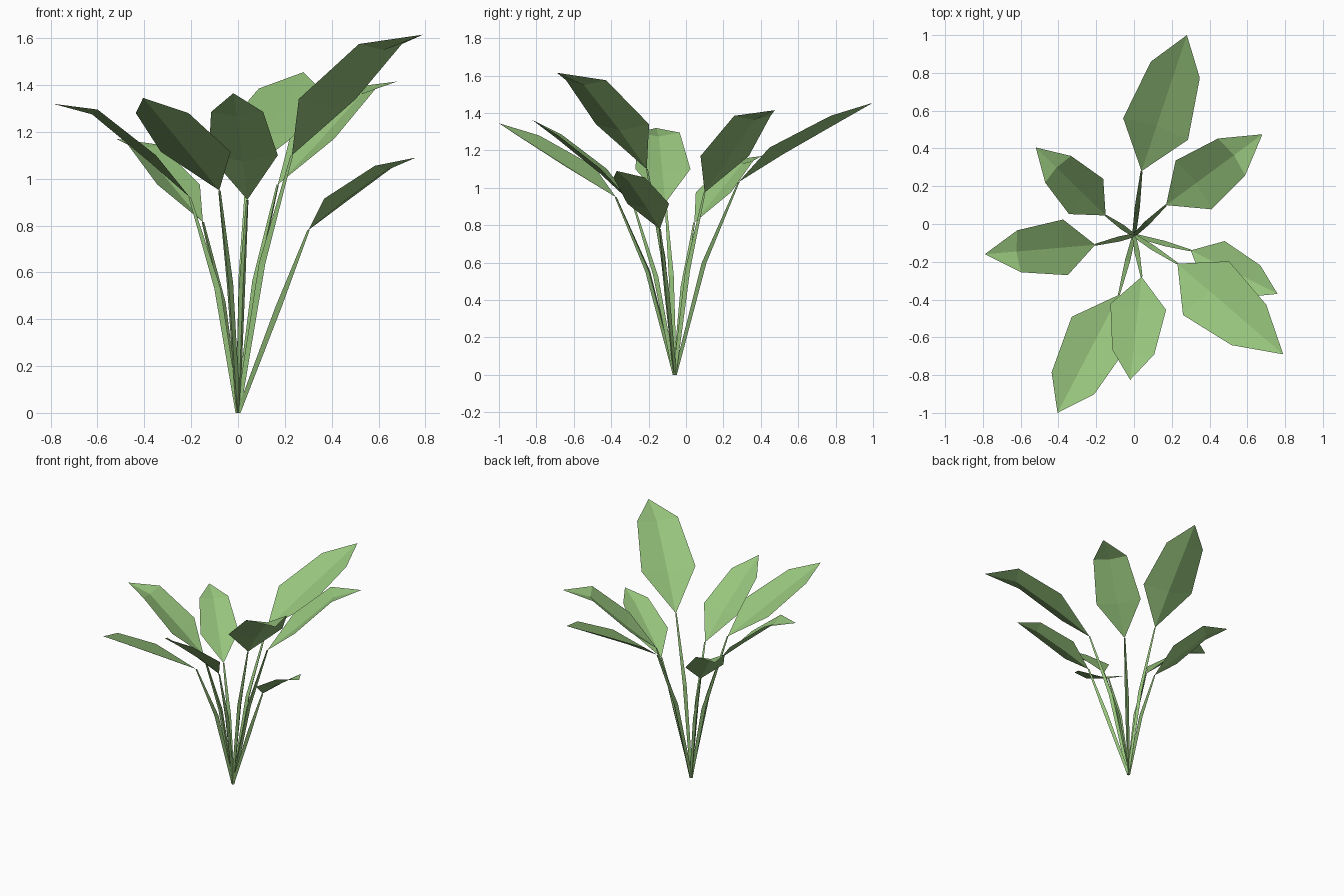
import bpy, bmesh, math
from mathutils import Vector as V

if "Cube" in bpy.data.objects:
    bpy.data.objects.remove(bpy.data.objects["Cube"])

green = bpy.data.materials.new("leaf green")
green.diffuse_color = (0.31, 0.56, 0.205, 1)
green.use_nodes = True
green.node_tree.nodes["Principled BSDF"].inputs["Base Color"].default_value = green.diffuse_color
ROOT = V((0, -0.06, 0))

# per leaf: base, tip, (chord fraction, edge height) of two cross-sections, stem bend
LEAVES = [
    ((0.04, 0.28, 1.03), (0.28, 1.00, 1.455), (0.31, 1.215), (0.745, 1.385), 0.45),
    ((0.17, 0.10, 0.975), (0.68, 0.475, 1.415), (0.285, 1.17), (0.68, 1.385), 0.45),
    ((0.30, -0.14, 0.78), (0.76, -0.37, 1.09), (0.27, 0.915), (0.71, 1.055), 0.57),
    ((0.23, -0.21, 1.10), (0.79, -0.69, 1.615), (0.27, 1.34), (0.675, 1.575), 0.45),
    ((0.04, -0.28, 0.91), (-0.02, -0.825, 1.365), (0.29, 1.10), (0.73, 1.285), 0.45),
    ((-0.08, -0.375, 0.95), (-0.405, -1.00, 1.345), (0.31, 1.115), (0.75, 1.28), 0.45),
    ((-0.205, -0.11, 0.92), (-0.79, -0.16, 1.32), (0.27, 1.10), (0.69, 1.295), 0.42),
    ((-0.15, 0.045, 0.815), (-0.52, 0.405, 1.17), (0.28, 0.975), (0.68, 1.145), 0.45),
]


def finish(bm, name):
    me = bpy.data.meshes.new(name)
    bm.to_mesh(me)
    bm.free()
    me.materials.append(green)
    bpy.context.collection.objects.link(bpy.data.objects.new(name, me))


def leaf(name, base, tip, sections):
    """Pointed blade with a sunken midrib, eight points."""
    bm = bmesh.new()
    chord = tip - base
    size = chord.length
    side = V((-chord.y, chord.x, 0)).normalized()
    normal = chord.cross(side).normalized()
    b, t = bm.verts.new(base), bm.verts.new(tip)
    rows = []
    for (f, z), width, drop in zip(sections, (0.208, 0.157), (0.045, 0.035)):
        mid = base + chord * f
        mid.z = z
        rows.append([bm.verts.new(mid + side * width * size),
                     bm.verts.new(mid - normal * drop * size),
                     bm.verts.new(mid - side * width * size)])
    p, q = rows
    for i in (0, 1):
        bm.faces.new((b, p[i + 1], p[i]))
        bm.faces.new((p[i], p[i + 1], q[i + 1], q[i]))
        bm.faces.new((q[i], q[i + 1], t))
    finish(bm, name)


def stem(name, base, bend):
    """Three-sided stalk, bent outward part way up."""
    bm = bmesh.new()
    mid = ROOT.lerp(base, bend)
    mid.z = base.z * 0.58
    out = V((base.x, base.y - ROOT.y, 0)).normalized()
    side = V((-out.y, out.x, 0))
    rings = []
    for c, r in ((ROOT, 0.011), (mid, 0.016), (base, 0.006)):
        rings.append([bm.verts.new(c + r * (out * math.cos(a) + side * math.sin(a)))
                      for a in (0, math.tau / 3, 2 * math.tau / 3)])
    for lo, hi in zip(rings, rings[1:]):
        for i in range(3):
            j = (i + 1) % 3
            bm.faces.new((lo[i], lo[j], hi[j], hi[i]))
    bm.faces.new(rings[0][::-1])
    bm.faces.new(rings[-1])
    finish(bm, name)


for n, (base, tip, s1, s2, bend) in enumerate(LEAVES, 1):
    leaf(f"leaf_{n}", V(base), V(tip), (s1, s2))
    stem(f"stem_{n}", V(base), bend)
